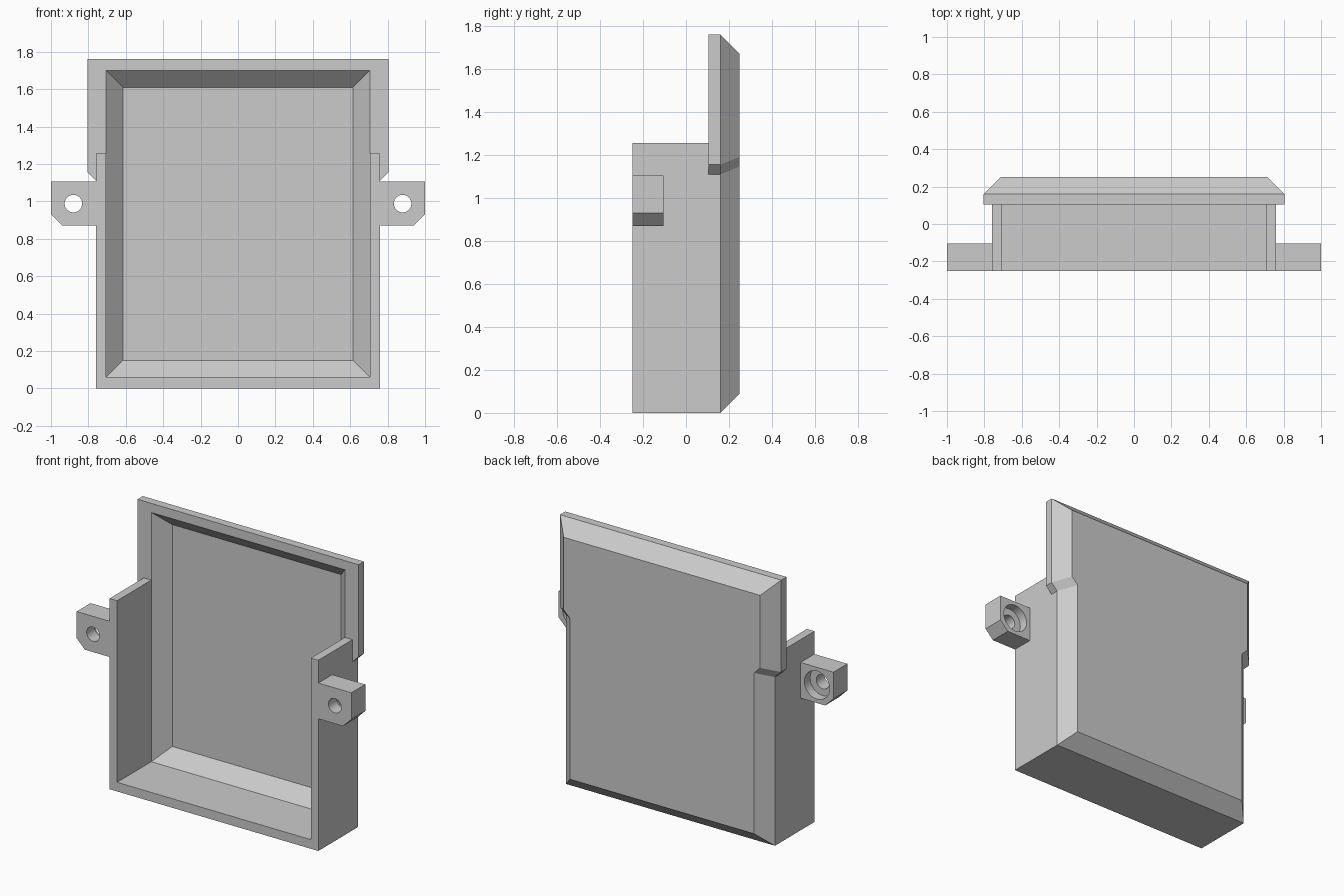
import bpy, bmesh, math
from mathutils import Vector

if "Cube" in bpy.data.objects:
    bpy.data.objects.remove(bpy.data.objects["Cube"], do_unlink=True)

grey = bpy.data.materials.new("plain grey")
grey.use_nodes = True
COLOUR = (0.6, 0.6, 0.6, 1)
grey.diffuse_color = COLOUR
grey.node_tree.nodes["Principled BSDF"].inputs["Base Color"].default_value = COLOUR

FRONT, STEP, BEND, BACK = -0.25, 0.105, 0.16, 0.25
CHAMFER = 0.09


def inset(points, d):
    """Move a counter-clockwise outline inwards by d with mitred corners."""
    pts = [Vector(p) for p in points]
    result = []
    for i, p in enumerate(pts):
        a = (p - pts[i - 1]).normalized()
        b = (pts[(i + 1) % len(pts)] - p).normalized()
        na, nb = Vector((-a.y, a.x)), Vector((-b.y, b.x))
        result.append(p + (na + nb) * d / (1 + na.dot(nb)))
    return result


def loft(name, rings):
    """Closed solid through (y, xz outline) rings."""
    bm = bmesh.new()
    loops = [[bm.verts.new((p[0], y, p[1])) for p in pts] for y, pts in rings]
    n = len(loops[0])
    for lo, hi in zip(loops, loops[1:]):
        for i in range(n):
            j = (i + 1) % n
            bm.faces.new((lo[i], lo[j], hi[j], hi[i]))
    bm.faces.new(loops[0])
    bm.faces.new(loops[-1])
    bmesh.ops.recalc_face_normals(bm, faces=bm.faces)
    mesh = bpy.data.meshes.new(name)
    bm.to_mesh(mesh)
    bm.free()
    mesh.materials.append(grey)
    obj = bpy.data.objects.new(name, mesh)
    bpy.context.collection.objects.link(obj)
    return obj


def rect(half, low, high):
    return [(-half, low), (half, low), (half, high), (-half, high)]


def circle(x, z, r, n=32):
    return [(x + r * math.cos(math.tau * i / n), z + r * math.sin(math.tau * i / n))
            for i in range(n)]


def combine(target, other, operation):
    """Apply a boolean and discard the helper solid."""
    mod = target.modifiers.new("combine", 'BOOLEAN')
    mod.object, mod.operation, mod.solver = other, operation, 'EXACT'
    bpy.context.view_layer.objects.active = target
    bpy.ops.object.modifier_apply(modifier=mod.name)
    bpy.data.objects.remove(other, do_unlink=True)


# Back plate: wide upper flange narrowing to the body, chamfered rear rim
side = [(0.76, 0), (0.76, 1.11), (0.805, 1.155), (0.805, 1.76)]
outline = side + [(-x, z) for x, z in reversed(side)]
shell = loft("cover_shell", [(STEP, outline), (BEND, outline),
                             (BACK, inset(outline, CHAMFER))])

# Deep lower body
body = rect(0.76, 0, 1.255)
combine(shell, loft("lower_body", [(FRONT, body), (STEP, body)]), 'UNION')

# Hollow interior with a chamfered floor
hollow = rect(0.705, 0.06, 1.70)
combine(shell, loft("hollow", [(FRONT - 0.1, hollow), (STEP, hollow),
                               (STEP + CHAMFER, inset(hollow, CHAMFER))]), 'DIFFERENCE')

# Mounting ears with a through hole, counterbored from behind
EAR_BACK = -0.105
for s in (1, -1):
    ear = [(s * x, z) for x, z in
           [(0.74, 0.87), (0.94, 0.87), (1, 0.93), (1, 1.105), (0.74, 1.105)]]
    combine(shell, loft("ear", [(FRONT, ear), (EAR_BACK, ear)]), 'UNION')
    for r, start in ((0.047, FRONT - 0.1), (0.092, EAR_BACK - 0.06)):
        hole = circle(s * 0.88, 0.988, r)
        combine(shell, loft("hole", [(start, hole), (EAR_BACK + 0.05, hole)]), 'DIFFERENCE')

# Merge coplanar faces and shade the holes smoothly
bm = bmesh.new()
bm.from_mesh(shell.data)
bmesh.ops.remove_doubles(bm, verts=bm.verts, dist=0.0001)
bmesh.ops.dissolve_limit(bm, angle_limit=math.radians(1), verts=bm.verts, edges=bm.edges)
bm.to_mesh(shell.data)
bm.free()
shell.select_set(True)
bpy.context.view_layer.objects.active = shell
bpy.ops.object.shade_smooth_by_angle(angle=math.radians(30))
